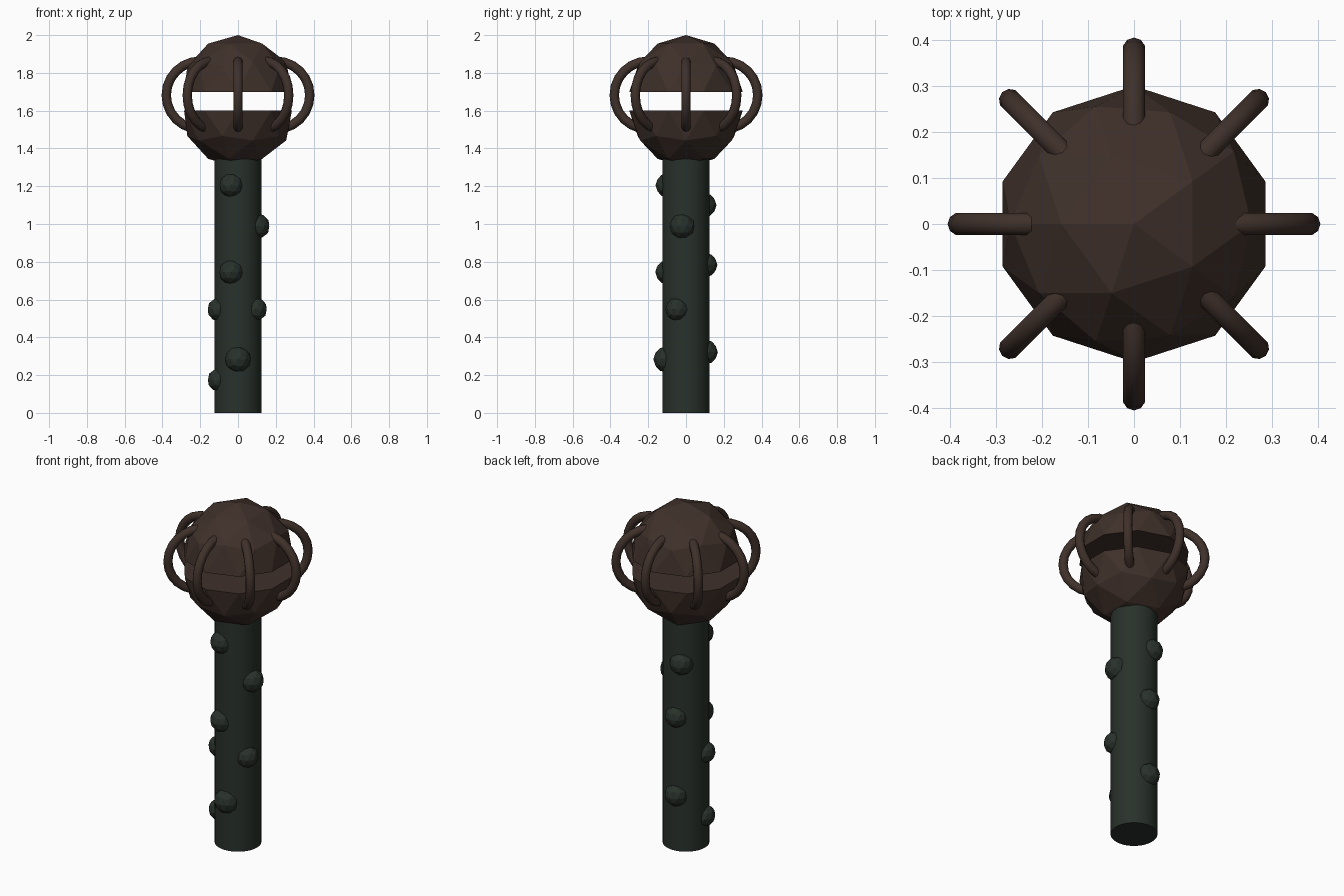
import bpy, bmesh
from math import sin, cos, pi, radians
from mathutils import Matrix, Vector

if "Cube" in bpy.data.objects:
    bpy.data.objects.remove(bpy.data.objects["Cube"])


def material(name, rgb):
    m = bpy.data.materials.new(name)
    m.diffuse_color = (*rgb, 1)
    m.use_nodes = True
    m.node_tree.nodes["Principled BSDF"].inputs["Base Color"].default_value = m.diffuse_color
    return m


BROWN = material("dark_brown", (0.050, 0.030, 0.023))
GREEN = material("dark_green", (0.022, 0.031, 0.024))


def add_object(name, bm, mat, smooth=False):
    bmesh.ops.recalc_face_normals(bm, faces=bm.faces)
    for f in bm.faces:
        f.smooth = smooth and len(f.verts) <= 4
    me = bpy.data.meshes.new(name)
    bm.to_mesh(me)
    bm.free()
    me.materials.append(mat)
    ob = bpy.data.objects.new(name, me)
    bpy.context.collection.objects.link(ob)
    return ob


# Head: two capped faceted hemispheres, mirrored across the gap
def head_half(name, z, flip):
    bm = bmesh.new()
    bmesh.ops.create_icosphere(bm, subdivisions=2, radius=0.3)
    geom = bm.verts[:] + bm.edges[:] + bm.faces[:]
    bmesh.ops.bisect_plane(bm, geom=geom, dist=1e-4, plane_co=(0, 0, 0),
                           plane_no=(0, 0, 1), clear_outer=True)
    rim = [e for e in bm.edges if e.is_boundary]
    bmesh.ops.contextual_create(bm, geom=rim)
    bm.transform(Matrix.Translation((0, 0, z)) @ Matrix.Diagonal((1, 1, flip, 1)))
    add_object(name, bm, BROWN)


head_half("head_lower", 1.6, 1)
head_half("head_upper", 1.7, -1)


# Ribs: half-ring tubes bridging the gap
def rib(name, angle, steps=12, sides=10):
    bm = bmesh.new()
    rings = []
    for i in range(steps + 1):
        a = -pi / 2 + pi * i / steps
        ring = []
        for j in range(sides):
            t = 2 * pi * j / sides
            r = 0.18 + 0.025 * cos(t)
            ring.append(bm.verts.new((0.2 + r * cos(a), 0.025 * sin(t), 1.682 + r * sin(a))))
        rings.append(ring)
    for p, q in zip(rings, rings[1:]):
        for j in range(sides):
            k = (j + 1) % sides
            bm.faces.new((p[j], p[k], q[k], q[j]))
    bm.faces.new(rings[0])
    bm.faces.new(rings[-1])
    bm.transform(Matrix.Rotation(angle, 4, 'Z'))
    add_object(name, bm, BROWN, smooth=True)


for i in range(8):
    rib(f"rib_{i + 1}", i * pi / 4)

# Handle: plain round shaft
bm = bmesh.new()
bmesh.ops.create_cone(bm, cap_ends=True, segments=32, radius1=0.125, radius2=0.125,
                      depth=1.4, matrix=Matrix.Translation((0, 0, 0.7)))
add_object("handle", bm, GREEN, smooth=True)

# Knobs: faceted bumps sunk into the shaft (angle in degrees, height, radius)
KNOBS = [(-110, 1.205, 0.065), (-110, 0.745, 0.066), (-90, 0.283, 0.07),
         (-11, 0.988, 0.068), (-27, 0.548, 0.063),
         (194, 0.548, 0.063), (194, 0.175, 0.062),
         (112, 1.10, 0.066), (96, 0.783, 0.064), (96, 0.322, 0.066)]
for i, (deg, z, r) in enumerate(KNOBS):
    a = radians(deg)
    bm = bmesh.new()
    bmesh.ops.create_icosphere(bm, subdivisions=2, radius=r,
                               matrix=Matrix.Translation((0.103 * cos(a), 0.103 * sin(a), z)))
    add_object(f"knob_{i + 1}", bm, GREEN)
